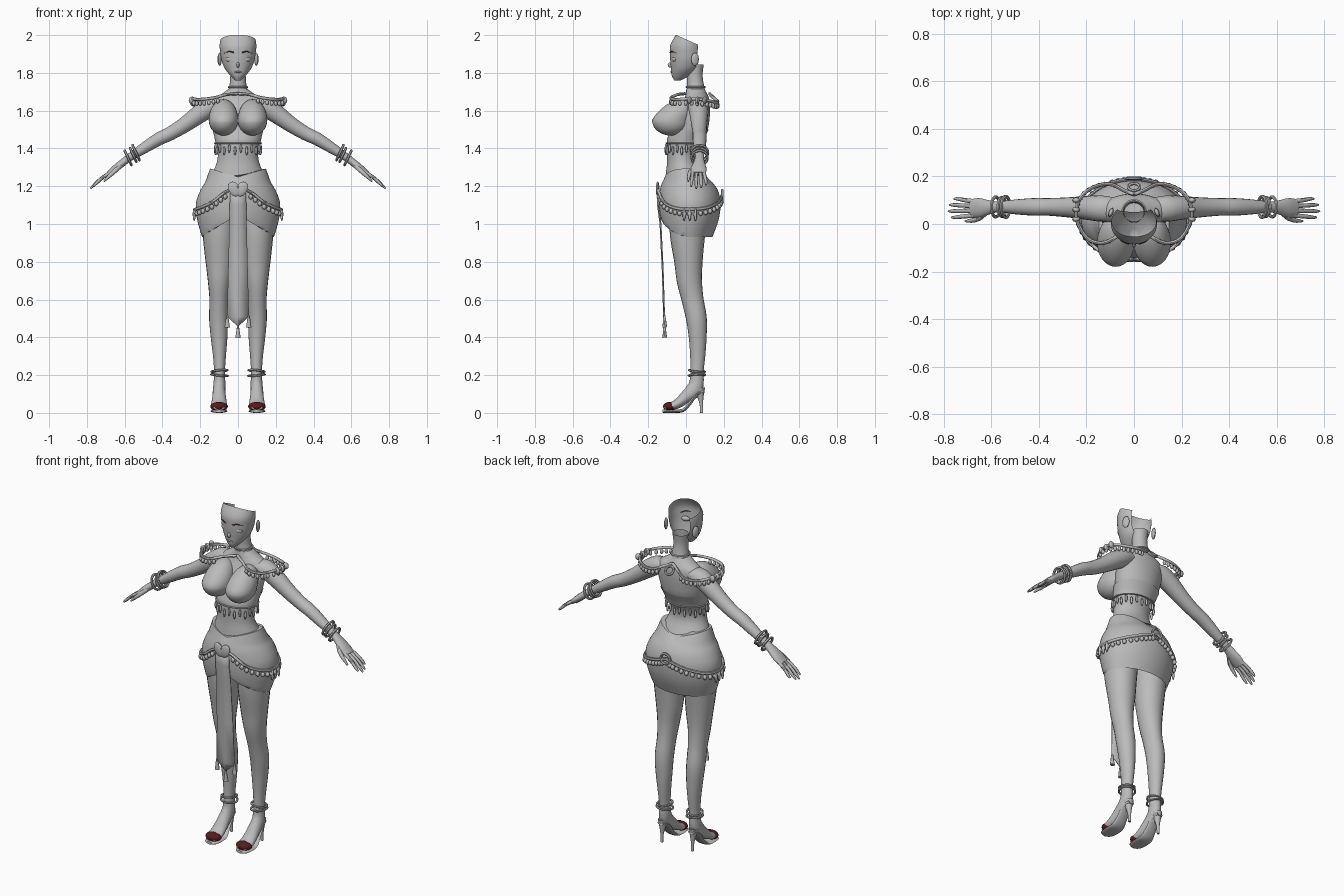
import bpy, bmesh, math
from mathutils import Vector as V, Matrix

if "Cube" in bpy.data.objects:
    bpy.data.objects.remove(bpy.data.objects["Cube"])

def material(name, c):
    m = bpy.data.materials.new(name)
    m.diffuse_color = (*c, 1)
    m.use_nodes = True
    m.node_tree.nodes["Principled BSDF"].inputs["Base Color"].default_value = m.diffuse_color
    return m

GREY = material("plain grey", (0.5, 0.5, 0.5))
RED = material("dark red", (0.09, 0.012, 0.012))

def finish(name, bm, mat=GREY, mirror=False):
    bmesh.ops.recalc_face_normals(bm, faces=bm.faces)
    me = bpy.data.meshes.new(name)
    bm.to_mesh(me)
    bm.free()
    me.materials.append(mat)
    ob = bpy.data.objects.new(name, me)
    bpy.context.collection.objects.link(ob)
    if mirror:
        ob.modifiers.new("mirror", "MIRROR").use_clip = False
    return ob

def bridge(bm, rings, caps=(True, True), closed=False):
    vs = [[bm.verts.new(p) for p in r] for r in rings]
    n = len(vs[0])
    pairs = list(zip(vs, vs[1:])) + ([(vs[-1], vs[0])] if closed else [])
    for a, b in pairs:
        for i in range(n):
            j = (i + 1) % n
            bm.faces.new((a[i], a[j], b[j], b[i]))
    if not closed:
        for cap, r in zip(caps, (vs[0], vs[-1])):
            if cap:
                bm.faces.new(r)

def smooth(pts, k=4, closed=False):
    """Catmull-Rom through tuples of any length."""
    P = [V(p) for p in pts]
    n, out = len(P), []
    for i in range(n if closed else n - 1):
        g = (lambda q: P[q % n]) if closed else (lambda q: P[max(0, min(n - 1, q))])
        a, b, c, d = g(i - 1), g(i), g(i + 1), g(i + 2)
        for s in range(k):
            t = s / k
            out.append(0.5 * (2*b + (c - a)*t + (2*a - 5*b + 4*c - d)*t*t + (3*b - a - 3*c + d)*t**3))
    return out if closed else out + [P[-1]]

def tube(bm, pts, side, n=16, k=3, closed=False):
    """Sweep ellipses; each point is x, y, z, radius along side, other radius."""
    S = smooth(pts, k, closed)
    rings = []
    for i, p in enumerate(S):
        nxt = S[(i + 1) % len(S)] if closed else S[min(i + 1, len(S) - 1)]
        prv = S[i - 1] if closed else S[max(i - 1, 0)]
        t = (V(nxt[:3]) - V(prv[:3])).normalized()
        u = (V(side) - t * t.dot(V(side))).normalized()
        w = t.cross(u)
        rings.append([V(p[:3]) + u*p[3]*math.cos(a) + w*p[4]*math.sin(a)
                      for a in (2*math.pi*q/n for q in range(n))])
    bridge(bm, rings, closed=closed)

def stack(bm, secs, n=40, k=4, caps=(True, True), edit=None):
    """Horizontal ellipses; each section is z, centre y, x radius, y radius."""
    rings = [[V((s[2]*math.sin(a), s[1] - s[3]*math.cos(a), s[0]))
              for a in (2*math.pi*q/n for q in range(n))] for s in smooth(secs, k)]
    if edit:
        edit(rings)
    bridge(bm, rings, caps)

def blob(bm, c, r, seg=10, rot=Matrix()):
    m = Matrix.Translation(c) @ rot @ Matrix.Diagonal((*r, 1))
    return bmesh.ops.create_uvsphere(bm, u_segments=seg, v_segments=max(6, seg//2), radius=1, matrix=m)["verts"]

def hoop(bm, c, r, thick, axis=(0, 0, 1), n=24):
    q = V((0, 0, 1)).rotation_difference(V(axis).normalized())
    pts = [(*(V(c) + q @ V((r*math.cos(a), r*math.sin(a), 0))), thick, thick)
           for a in (2*math.pi*i/n for i in range(n))]
    tube(bm, pts, axis, 6, 1, True)

# torso with neck root
bm = bmesh.new()
stack(bm, [(1.24, .0, .145, .11), (1.28, -.01, .13, .095), (1.33, -.02, .111, .08), (1.38, -.02, .107, .08),
           (1.44, -.005, .116, .092), (1.5, .02, .13, .095), (1.56, .035, .14, .09), (1.62, .05, .145, .078),
           (1.66, .058, .13, .066), (1.69, .055, .085, .056), (1.715, .05, .05, .048)])
finish("torso", bm)

# neck and choker
bm = bmesh.new()
stack(bm, [(1.69, .055, .056, .052), (1.74, .05, .044, .044), (1.79, .047, .041, .041), (1.845, .052, .045, .042)],
      24, caps=(True, False))
hoop(bm, (0, .051, 1.725), .048, .006)
finish("neck", bm)

# bust
bm = bmesh.new()
for v in blob(bm, (0, 0, 0), (.078, .1, .082), 32):
    if v.co.z > 0:
        v.co.y += v.co.z * .75
        v.co.z *= 1.35
    v.co += V((.077, -.08, 1.55))
finish("bust", bm, mirror=True)

# bodice band with hanging drops
bm = bmesh.new()
stack(bm, [(1.425, -.007, .119, .094), (1.45, -.002, .123, .098), (1.5, .02, .135, .1)], caps=(False, False))
hoop_pts = [(.121*math.sin(a), -.007 - .096*math.cos(a), 1.428, .004, .006)
            for a in (2*math.pi*i/32 for i in range(32))]
tube(bm, hoop_pts, (0, 0, 1), 6, 1, True)
for i in range(24):
    a = 2*math.pi*(i + .5)/24
    blob(bm, (.121*math.sin(a), -.01 - .097*math.cos(a), 1.4 - .012*(i % 2)), (.007, .007, .024), 8)
finish("bodice_band", bm)

# skirt, hem raised towards the front opening
def raise_hem(rings):
    for r in rings:
        for p in r:
            if p.y < .01:
                hem = .935 + max(0, .19 - abs(p.x))*.6
                p.z = max(p.z, hem)
            if p.z > 1.22:
                p.z += (abs(p.x) - .07)*.3 * (p.z - 1.22)/.05

bm = bmesh.new()
stack(bm, [(.93, .012, .19, .127), (1.0, .018, .211, .148), (1.06, .02, .222, .16), (1.12, .02, .221, .163),
           (1.18, .015, .198, .153), (1.23, .005, .168, .128), (1.27, -.003, .148, .108)],
      48, caps=(False, True), edit=raise_hem)
finish("skirt", bm)

# legs
bm = bmesh.new()
tube(bm, [(.1, .01, 1.04, .095, .1), (.1, .008, .93, .086, .092), (.098, .013, .8, .074, .075),
          (.1, .018, .7, .06, .067), (.101, .035, .6, .05, .058), (.103, .055, .5, .05, .055),
          (.1, .062, .4, .044, .047), (.098, .062, .3, .034, .04), (.098, .058, .22, .029, .035),
          (.098, .056, .16, .031, .038), (.1, .04, .12, .033, .042), (.1, 0, .085, .036, .033),
          (.1, -.04, .052, .041, .026), (.1, -.08, .034, .043, .02), (.1, -.115, .026, .03, .01)], (1, 0, 0), 20)
finish("leg", bm, mirror=True)

# heeled shoe sole, stiletto and toe cap
bm = bmesh.new()
tube(bm, [(.1, -.125, .009, .018, .008), (.1, -.11, .009, .038, .009), (.1, -.06, .009, .045, .009),
          (.1, -.015, .014, .04, .009), (.1, .02, .05, .034, .009), (.1, .055, .098, .031, .01),
          (.1, .095, .115, .02, .01)], (1, 0, 0), 16)
tube(bm, [(.1, .07, .13, .028, .032), (.1, .076, .09, .018, .018), (.1, .081, .045, .009, .009),
          (.1, .083, 0, .008, .008)], (1, 0, 0), 12)
finish("shoe", bm, mirror=True)
bm = bmesh.new()
blob(bm, (.1, -.085, .034), (.047, .037, .024), 20)
finish("toe_cap", bm, RED, mirror=True)

# anklets
bm = bmesh.new()
hoop(bm, (.098, .058, .222), .042, .006, (.1, .1, 1))
hoop(bm, (.098, .058, .2), .044, .006, (-.1, -.05, 1))
finish("anklets", bm, mirror=True)

# arms
bm = bmesh.new()
tube(bm, [(.09, .062, 1.635, .05, .035), (.14, .065, 1.622, .055, .05), (.2, .068, 1.585, .05, .05),
          (.28, .07, 1.527, .042, .042), (.36, .072, 1.478, .037, .037), (.42, .072, 1.45, .037, .035),
          (.5, .072, 1.4, .031, .029), (.57, .072, 1.355, .023, .021), (.61, .07, 1.325, .03, .02),
          (.65, .068, 1.293, .041, .019), (.685, .066, 1.265, .038, .014)], (0, 1, 0), 18)
finish("arm", bm, mirror=True)

# fingers and thumb
bm = bmesh.new()
for y0, y1, l in ((.036, .028, .92), (.056, .054, 1.05), (.076, .08, 1), (.095, .106, .82)):
    tube(bm, [(.672, y0, 1.275, .01, .01), (.672 + .05*l, (y0 + y1)/2, 1.275 - .032*l, .009, .009),
              (.672 + .085*l, y1, 1.275 - .065*l, .008, .008), (.672 + .104*l, y1, 1.275 - .083*l, .004, .004)],
         (0, 1, 0), 8, 2)
tube(bm, [(.62, .055, 1.312, .014, .014), (.65, .025, 1.282, .012, .012), (.685, .014, 1.25, .009, .009),
          (.71, .012, 1.225, .004, .004)], (0, 1, 0), 8, 2)
finish("fingers", bm, mirror=True)

# bracelets
bm = bmesh.new()
for x, z, r in ((.54, 1.378, .044), (.555, 1.366, .04), (.582, 1.35, .042)):
    hoop(bm, (x, .072, z), r, .007, (.85, 0, -.4))
finish("bracelets", bm, mirror=True)

# open face shell, cut away above and behind
bm = bmesh.new()
face = [(1.76, -.062, -.03, .014), (1.785, -.075, .02, .04), (1.82, -.079, .06, .068), (1.86, -.083, .08, .085),
        (1.9, -.085, .088, .093), (1.95, -.082, .088, .097), (2.01, -.048, .08, .086)]
stack(bm, [(z, (f + b)/2, rx, (b - f)/2) for z, f, b, rx in face], 40, caps=(True, False))
for co, no in (((0, -.05, 2), (0, .45, 1)), ((0, .06, 1.9), (0, 1, -.1))):
    bmesh.ops.bisect_plane(bm, geom=bm.verts[:] + bm.edges[:] + bm.faces[:], plane_co=co, plane_no=no,
                           clear_outer=True)
finish("face", bm)
bm = bmesh.new()
blob(bm, (0, -.083, 1.842), (.009, .014, .014), 10)
blob(bm, (0, -.077, 1.805), (.02, .006, .005), 10)
finish("nose_and_mouth", bm)
bm = bmesh.new()
blob(bm, (.045, -.062, 1.872), (.024, .012, .014), 14, Matrix.Rotation(.35, 4, "Z"))
blob(bm, (.097, .048, 1.872), (.01, .022, .035), 12, Matrix.Rotation(.35, 4, "Z"))
finish("eye_and_ear", bm, mirror=True)
bm = bmesh.new()
tube(bm, [(.022, -.085, 1.908, .003, .002), (.048, -.074, 1.913, .003, .003), (.072, -.052, 1.905, .002, .002)],
     (0, 0, 1), 6)
finish("eyebrow", bm, RED, mirror=True)

# shoulder chain with hanging beads
loop = [(.0, -.005, 1.69), (.06, -.045, 1.685), (.13, -.08, 1.668), (.2, -.058, 1.66), (.243, .03, 1.662),
        (.225, .11, 1.655), (.17, .155, 1.645), (.1, .168, 1.65), (.04, .14, 1.672), (0, .125, 1.69)]
bm = bmesh.new()
tube(bm, [(*p, .008, .008) for p in loop], (0, 0, 1), 8, 4)
for i, p in enumerate(smooth(loop, 3)[5:-5]):
    blob(bm, p - V((0, 0, .022)), (.01, .01, .014), 8)
for y in (.02, .06, .1):
    blob(bm, (.243, y, 1.655), (.018, .012, .02), 8)
finish("shoulder_chain", bm, mirror=True)
bm = bmesh.new()
hoop(bm, (0, .155, 1.66), .024, .007, (0, 1, .8))
finish("back_ring", bm)

# hip chain with coins
def hip(a, z):
    return (.229*math.sin(a), .019 - .17*math.cos(a), z)

belt = [hip(a, z) for a, z in ((0, 1.195), (.3, 1.168), (.65, 1.115), (1.1, 1.085), (1.57, 1.078),
                               (2.1, 1.085), (2.6, 1.11), (2.95, 1.135), (math.pi, 1.15))]
bm = bmesh.new()
tube(bm, [(*p, .008, .008) for p in belt], (0, 0, 1), 8, 4)
for p in smooth(belt, 3)[3:-2]:
    blob(bm, p - V((0, 0, .024)), (.012, .012, .014), 8)
for dy in (-.03, 0, .03):
    blob(bm, (.232, .02 + dy, 1.05), (.008, .008, .035), 8)
finish("hip_chain", bm, mirror=True)
bm = bmesh.new()
hoop(bm, (0, .192, 1.15), .03, .007, (0, 1, 0))
finish("hip_ring", bm)

# heart buckle
bm = bmesh.new()
for s in (-1, 1):
    blob(bm, (s*.02, -.15, 1.185), (.03, .01, .042), 14, Matrix.Rotation(s*.5, 4, "Y"))
finish("heart_buckle", bm)

# hanging front panel
bm = bmesh.new()
prev = None
for z, w, y in ((1.19, .042, -.148), (1.1, .044, -.149), (1.0, .046, -.136), (.75, .052, -.124),
                (.51, .058, -.117), (.46, .004, -.115)):
    row = [bm.verts.new((x, y - d, z)) for x, d in ((-w, 0), (0, .004), (w, 0))]
    if prev:
        for i in (0, 1):
            bm.faces.new((prev[i], prev[i + 1], row[i + 1], row[i]))
    prev = row
panel = finish("front_panel", bm)
panel.modifiers.new("thickness", "SOLIDIFY").thickness = .006

# tassels
bm = bmesh.new()
for x, z in ((-.057, .515), (0, .46), (.057, .515)):
    tube(bm, [(x, -.114, z, .005, .005), (x, -.114, z - .02, .008, .008), (x, -.112, z - .062, .014, .012)],
         (1, 0, 0), 8)
finish("tassels", bm)

# smooth shading with sharp edges kept
bpy.ops.object.select_all(action="SELECT")
bpy.context.view_layer.objects.active = panel
bpy.ops.object.shade_smooth_by_angle(angle=math.radians(45))
